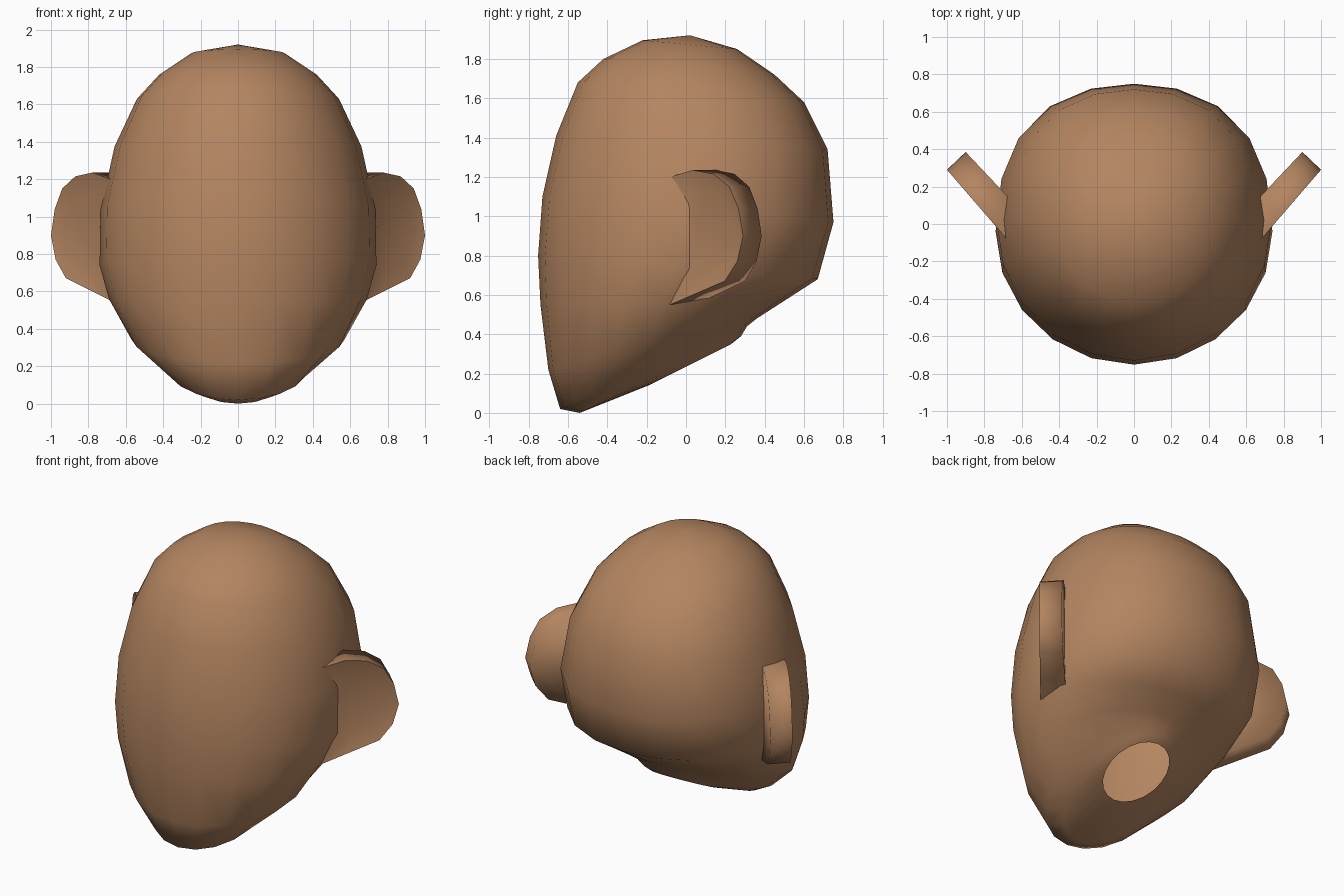
import bpy, bmesh, math
from mathutils import Vector

if "Cube" in bpy.data.objects:
    bpy.data.objects.remove(bpy.data.objects["Cube"])

skin = bpy.data.materials.new("warm brown")
skin.diffuse_color = (0.455, 0.235, 0.118, 1)
skin.use_nodes = True
skin.node_tree.nodes["Principled BSDF"].inputs["Base Color"].default_value = skin.diffuse_color


def finish(bm, name, angle):
    bmesh.ops.recalc_face_normals(bm, faces=bm.faces)
    me = bpy.data.meshes.new(name)
    bm.to_mesh(me)
    bm.free()
    me.materials.append(skin)
    ob = bpy.data.objects.new(name, me)
    bpy.context.collection.objects.link(ob)
    bpy.ops.object.select_all(action='DESELECT')
    ob.select_set(True)
    bpy.context.view_layer.objects.active = ob
    bpy.ops.object.shade_smooth_by_angle(angle=math.radians(angle))
    return ob


def bridge(bm, a, b, closed=True):
    n = len(a)
    for i in range(n if closed else n - 1):
        bm.faces.new((a[i], a[(i + 1) % n], b[(i + 1) % n], b[i]))


# Head: tilted rings from crown to open neck
# (front y, front z, back y, back z, half width, fullness of the back corners, jaw bias)
rings = [
    (-0.22, 1.895, 0.26, 1.85, 0.25, 0.03, 0),
    (-0.42, 1.80, 0.45, 1.72, 0.42, 0.04, 0),
    (-0.55, 1.68, 0.60, 1.58, 0.54, 0.04, 0),
    (-0.66, 1.41, 0.72, 1.34, 0.66, 0.04, 0),
    (-0.73, 1.10, 0.75, 0.97, 0.735, 0.04, 0),
    (-0.752, 0.80, 0.67, 0.68, 0.74, 0.03, 0),
    (-0.74, 0.55, 0.50, 0.57, 0.69, 0, 0),
    (-0.70, 0.22, 0.36, 0.48, 0.57, 0, 0.1),
    (-0.64, 0.02, 0.31, 0.44, 0.38, 0, 0.2),
    (-0.54, 0.00, 0.28, 0.39, 0.29, 0, 0.1),
    (-0.19, 0.14, 0.23, 0.35, 0.20, 0, 0),
]
SEG = 20
bm = bmesh.new()
loops = []
for yf, zf, yb, zb, w, full, bias in rings:
    loop = []
    for i in range(SEG):
        a = 2 * math.pi * i / SEG
        c = -math.cos(a)
        f = 1 + full * math.sin(2 * a) ** 2 if c > 0 else 1
        k = (1 + c * f) / 2
        k *= 1 - bias * (1 - k)
        loop.append(bm.verts.new((w * f * math.sin(a), yf + (yb - yf) * k, zf + (zb - zf) * k)))
    loops.append(loop)
for a, b in zip(loops, loops[1:]):
    bridge(bm, a, b)
crown = bm.verts.new((0, 0.02, 1.92))
for i in range(SEG):
    bm.faces.new((crown, loops[0][i], loops[0][(i + 1) % SEG]))
finish(bm, "head", 180)

# Ears: swept-back plates, with a shallow dish in front, roots sunk in the head
outline = [(0.68, 1.20), (0.78, 1.235), (0.87, 1.215), (0.94, 1.15), (0.98, 1.04),
           (1.0, 0.90), (0.975, 0.77), (0.92, 0.67), (0.78, 0.60), (0.68, 0.55)]
centre = Vector((0.86, 0.92))


def sweep(x):
    return (x - 0.75) * 1.16


for side, name in ((1, "right_ear"), (-1, "left_ear")):
    bm = bmesh.new()
    front, back, dish = [], [], []
    for x, z in outline:
        y = sweep(x)
        front.append(bm.verts.new((side * x, y, z)))
        back.append(bm.verts.new((side * (x - 0.10), y + 0.095 + 0.1 * (1 - x), z)))
        p = centre + (Vector((x, z)) - centre) * 0.65
        dish.append(bm.verts.new((side * (p.x - 0.015), sweep(p.x) + 0.02, p.y)))
    bridge(bm, front, back, False)
    bridge(bm, dish, front)
    bm.faces.new(dish)
    bm.faces.new(back)
    finish(bm, name, 100)
